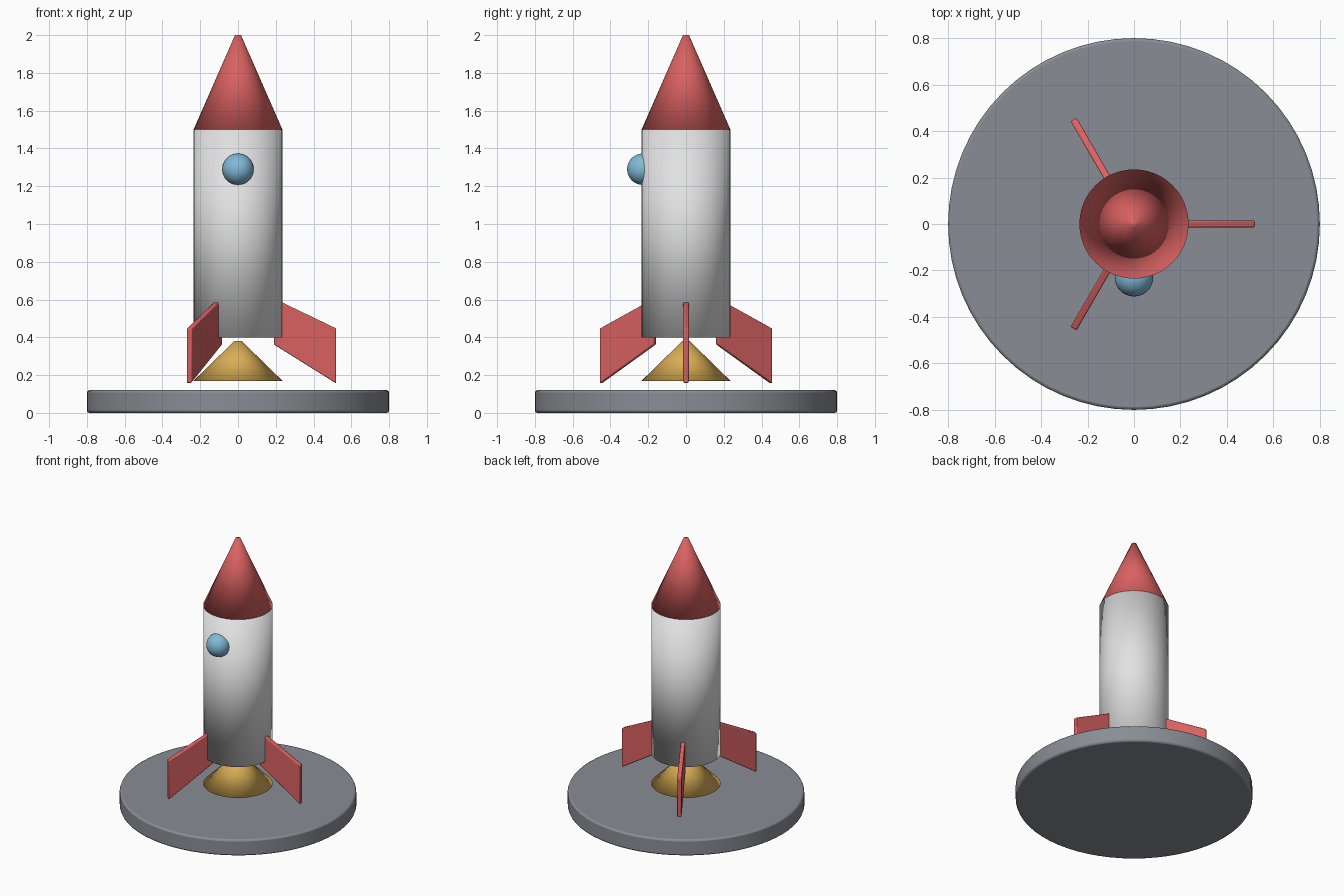
import bpy, bmesh, math
from mathutils import Matrix

if "Cube" in bpy.data.objects:
    bpy.data.objects.remove(bpy.data.objects["Cube"])


def material(name, rgb):
    m = bpy.data.materials.new(name)
    m.diffuse_color = (*rgb, 1.0)
    m.use_nodes = True
    m.node_tree.nodes["Principled BSDF"].inputs["Base Color"].default_value = m.diffuse_color
    return m


RED = material("red", (0.70, 0.12, 0.12))
WHITE = material("white", (0.76, 0.76, 0.76))
GREY = material("grey", (0.25, 0.27, 0.30))
BLUE = material("light blue", (0.22, 0.49, 0.68))
GOLD = material("gold", (0.70, 0.42, 0.09))


def finish(bm, name, mat):
    """Turn a bmesh into a smooth-shaded, single-colour object."""
    bmesh.ops.recalc_face_normals(bm, faces=bm.faces)
    for f in bm.faces:
        f.smooth = True
    mesh = bpy.data.meshes.new(name)
    bm.to_mesh(mesh)
    bm.free()
    mesh.materials.append(mat)
    ob = bpy.data.objects.new(name, mesh)
    bpy.context.collection.objects.link(ob)
    return ob


def cone(name, r1, r2, z1, z2, mat, sides=48):
    bm = bmesh.new()
    bmesh.ops.create_cone(bm, cap_ends=True, segments=sides, radius1=r1, radius2=r2,
                          depth=z2 - z1, matrix=Matrix.Translation((0, 0, (z1 + z2) / 2)))
    return finish(bm, name, mat)


def soften(ob, width):
    """Small rounded bevel with the large faces kept flat."""
    b = ob.modifiers.new("bevel", 'BEVEL')
    b.width, b.segments, b.limit_method = width, 2, 'ANGLE'
    bpy.ops.object.select_all(action='DESELECT')
    ob.select_set(True)
    bpy.context.view_layer.objects.active = ob
    bpy.ops.object.shade_smooth_by_angle(angle=math.radians(40))


# Launch pad
soften(cone("launch_pad", 0.80, 0.80, 0.0, 0.12, GREY, 64), 0.012)

# Body, nose and exhaust flame
cone("body", 0.235, 0.235, 0.40, 1.50, WHITE)
cone("nose_cone", 0.235, 0.016, 1.50, 2.0, RED)
cone("exhaust", 0.235, 0.02, 0.17, 0.38, GOLD)

# Round window on the front
bm = bmesh.new()
bmesh.ops.create_uvsphere(bm, u_segments=32, v_segments=16, radius=0.083,
                          matrix=Matrix.Translation((0, -0.229, 1.29)))
finish(bm, "window", BLUE)

# Three swept fins
PROFILE = [(0.19, 0.606), (0.52, 0.447), (0.52, 0.156), (0.19, 0.362)]
T = 0.03
for i in range(3):
    bm = bmesh.new()
    face = bm.faces.new([bm.verts.new((x, -T / 2, z)) for x, z in PROFILE])
    ext = bmesh.ops.extrude_face_region(bm, geom=[face])
    bmesh.ops.translate(bm, vec=(0, T, 0),
                        verts=[g for g in ext["geom"] if isinstance(g, bmesh.types.BMVert)])
    bmesh.ops.rotate(bm, verts=bm.verts, cent=(0, 0, 0),
                     matrix=Matrix.Rotation(math.tau * i / 3, 3, 'Z'))
    soften(finish(bm, f"fin_{i + 1}", RED), 0.006)
